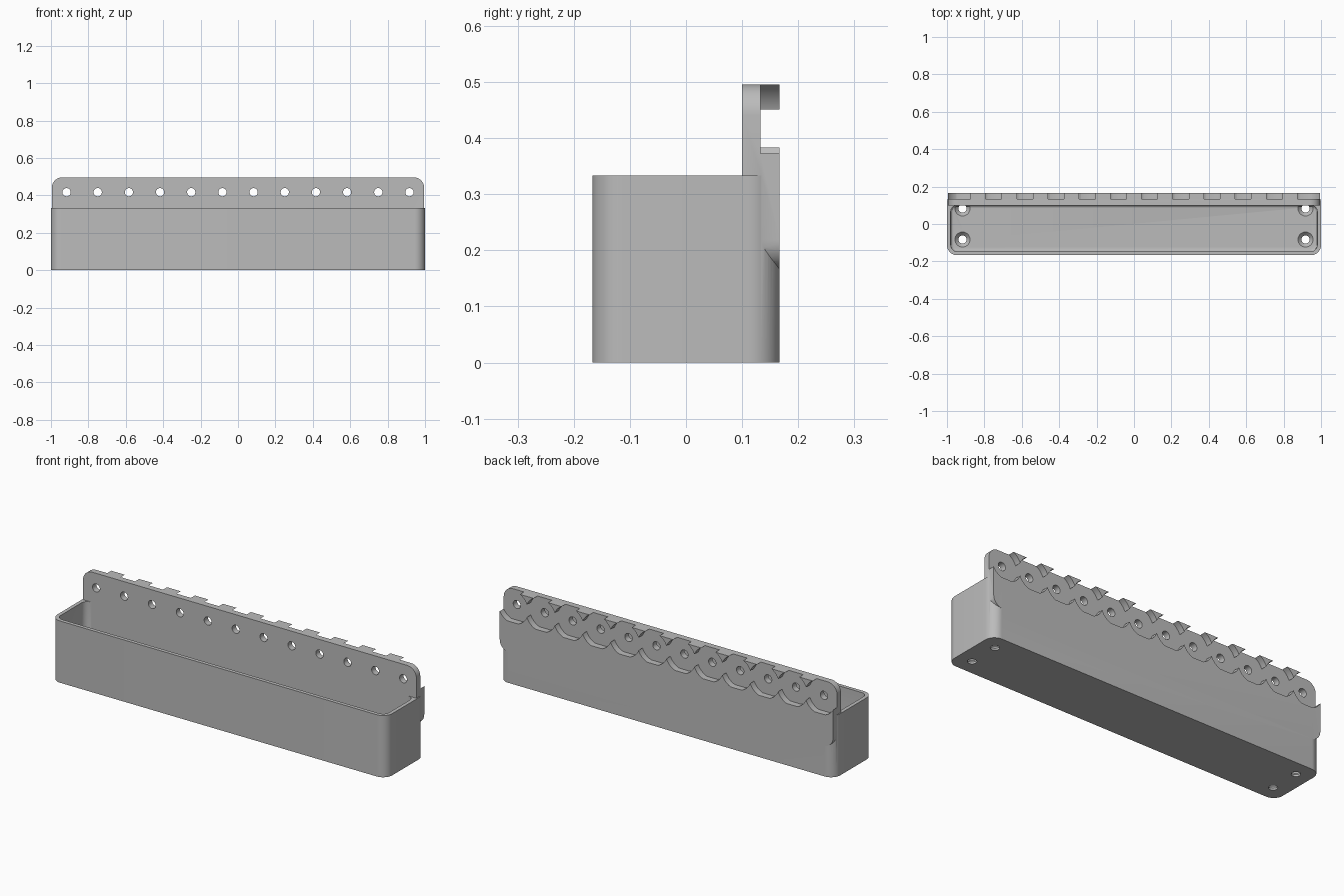
import bpy, bmesh, math
from mathutils import Matrix

if "Cube" in bpy.data.objects:
    bpy.data.objects.remove(bpy.data.objects["Cube"])

grey = bpy.data.materials.new("plain_grey")
grey.use_nodes = True
colour = (0.5, 0.5, 0.5, 1)
grey.diffuse_color = colour
grey.node_tree.nodes["Principled BSDF"].inputs["Base Color"].default_value = colour


def make_object(name, bm):
    bmesh.ops.recalc_face_normals(bm, faces=bm.faces)
    mesh = bpy.data.meshes.new(name)
    bm.to_mesh(mesh)
    bm.free()
    mesh.materials.append(grey)
    obj = bpy.data.objects.new(name, mesh)
    bpy.context.collection.objects.link(obj)
    return obj


def rounded_prism(name, u, v, depth, r, upright=False, floor_bevel=0):
    """Rounded rectangle, extruded along z, or along y when upright."""
    def point(a, b, d):
        return (a, d, b) if upright else (a, b, d)
    corners = [(u[1] - r, v[1] - r), (u[0] + r, v[1] - r),
               (u[0] + r, v[0] + r), (u[1] - r, v[0] + r)]
    steps = 12
    bm = bmesh.new()
    verts = []
    for q, (cu, cv) in enumerate(corners):
        for i in range(steps + 1):
            t = (q + i / steps) * math.pi / 2
            verts.append(bm.verts.new(point(cu + r * math.cos(t), cv + r * math.sin(t), depth[0])))
    base = bm.faces.new(verts)
    rim = list(base.edges)
    ext = bmesh.ops.extrude_face_region(bm, geom=[base], use_keep_orig=True)
    shift = point(0, 0, depth[1] - depth[0])
    bmesh.ops.translate(bm, vec=shift, verts=[g for g in ext["geom"] if isinstance(g, bmesh.types.BMVert)])
    if floor_bevel:
        bmesh.ops.bevel(bm, geom=rim, offset=floor_bevel, segments=3, profile=0.5, affect="EDGES")
    return make_object(name, bm)


def cone(name, r1, r2, length, location, along_y=False):
    bm = bmesh.new()
    turn = Matrix.Rotation(math.pi / 2, 4, "X") if along_y else Matrix()
    bmesh.ops.create_cone(bm, cap_ends=True, segments=48, radius1=r1, radius2=r2,
                          depth=length, matrix=Matrix.Translation(location) @ turn)
    return make_object(name, bm)


def combine(target, tool, operation="DIFFERENCE"):
    mod = target.modifiers.new("combine", "BOOLEAN")
    mod.operation = operation
    mod.solver = "EXACT"
    mod.object = tool
    bpy.context.view_layer.objects.active = target
    bpy.ops.object.modifier_apply(modifier=mod.name)
    bpy.data.objects.remove(tool)


back = 0.167
plate_front = 0.1
pitch = 1 / 6

# Mounting plate with a row of holes, each in a round recess on the back
plate = rounded_prism("mounting_plate", (-0.995, 0.995), (0.165, 0.496),
                      (plate_front, back), 0.055, upright=True)
for i in range(12):
    x = (i - 5.5) * pitch
    combine(plate, cone("recess", 0.09, 0.09, 0.1, (x, 0.183, 0.417), True))
    combine(plate, cone("hole", 0.022, 0.022, 0.3, (x, 0.13, 0.417), True))

# Open bin with rounded corners and a softened floor edge
storage_bin = rounded_prism("storage_bin", (-1, 1), (-back, back), (0, 0.333), 0.055)
combine(storage_bin, rounded_prism("cavity", (-0.98, 0.98), (-0.147, plate_front),
                                   (0.03, 0.45), 0.035, floor_bevel=0.014))

# Countersunk screw holes in the floor
for x in (-0.917, 0.917):
    for y in (-0.083, 0.083):
        combine(storage_bin, cone("screw_hole", 0.022, 0.022, 0.1, (x, y, 0.02)))
        combine(storage_bin, cone("countersink", 0.022, 0.042, 0.022, (x, y, 0.021)))

# One solid piece
combine(storage_bin, plate, "UNION")
bpy.ops.object.select_all(action="DESELECT")
storage_bin.select_set(True)
bpy.context.view_layer.objects.active = storage_bin
bpy.ops.object.shade_smooth_by_angle(angle=math.radians(30))
